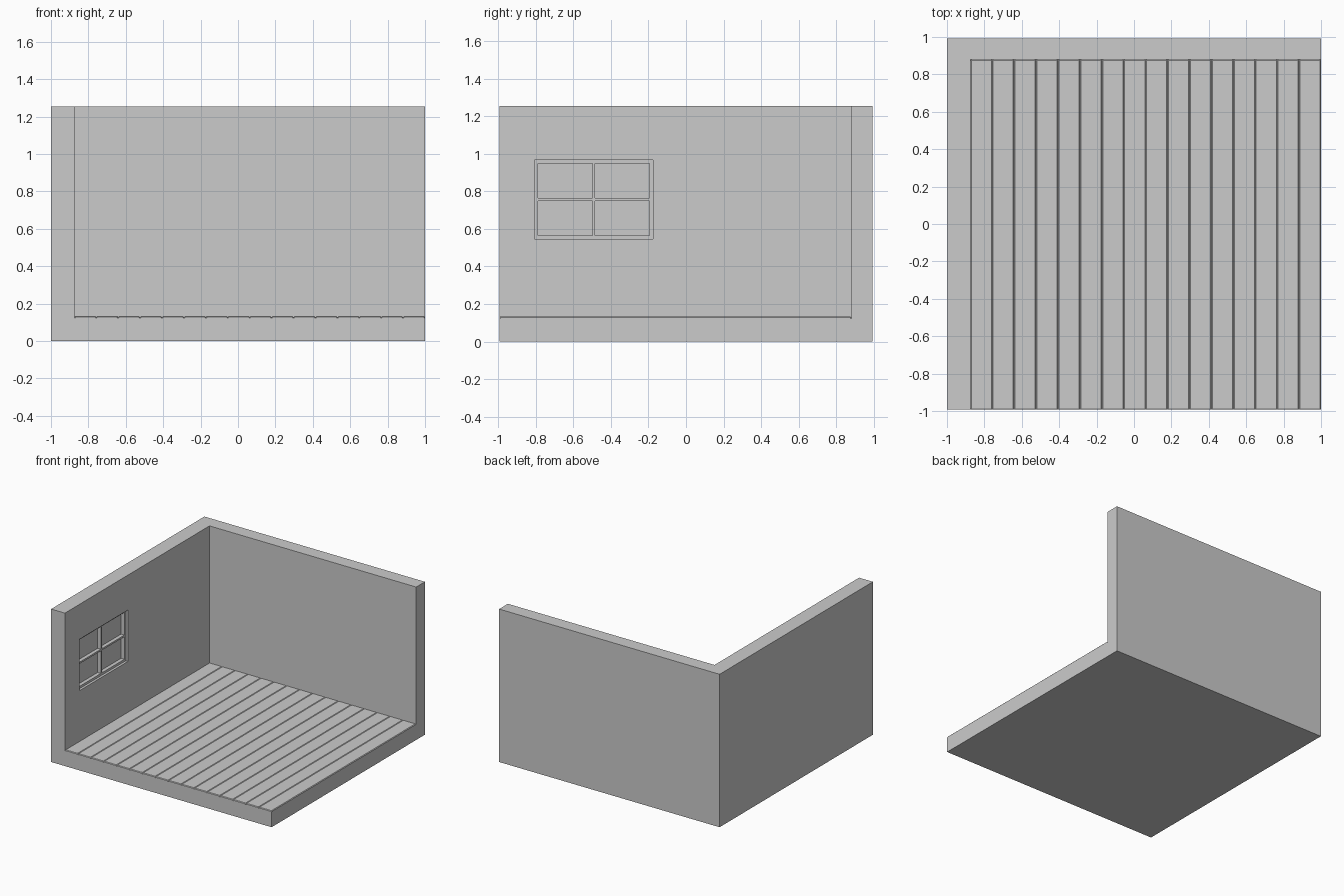
import bpy

if "Cube" in bpy.data.objects:
    bpy.data.objects.remove(bpy.data.objects["Cube"])

# Overall room extents and inner faces
X0, X1 = -1.0, 1.0
Y0, Y1 = -0.993, 0.993
TOP = 1.254
WALL_X, WALL_Y = -0.875, 0.88
SLAB, FLOOR = 0.124, 0.133


def box(name, lo, hi, bevel=0.0):
    size = [b - a for a, b in zip(lo, hi)]
    mid = [(a + b) / 2 for a, b in zip(lo, hi)]
    bpy.ops.mesh.primitive_cube_add(size=1, location=mid)
    ob = bpy.context.object
    ob.name = name
    ob.scale = size
    bpy.ops.object.transform_apply(location=False, rotation=False, scale=True)
    if bevel:
        m = ob.modifiers.new("edge", 'BEVEL')
        m.width = bevel
        m.segments = 1
    return ob


def cut(target, cutter):
    m = target.modifiers.new("cut", 'BOOLEAN')
    m.operation = 'DIFFERENCE'
    m.solver = 'EXACT'
    m.object = cutter
    bpy.context.view_layer.objects.active = target
    bpy.ops.object.modifier_apply(modifier=m.name)
    bpy.data.objects.remove(cutter)


# Room shell: slab with left and back walls, open at front, right and top
shell = box("room_shell", (X0, Y0, 0), (X1, Y1, TOP))
cut(shell, box("inside_cutter", (WALL_X, -1.5, SLAB), (1.5, WALL_Y, 2)))

# Blind window recess in the left wall
WY0, WY1, WZ0, WZ1 = -0.806, -0.175, 0.546, 0.967
BACK, FACE = WALL_X - 0.05, WALL_X - 0.02
cut(shell, box("window_cutter", (BACK, WY0, WZ0), (WALL_X + 0.1, WY1, WZ1)))

# Window frame and crossing glazing bars, set back in the recess
f, b = 0.019, 0.007
my, mz = (WY0 + WY1) / 2, (WZ0 + WZ1) / 2
for name, y0, y1, z0, z1 in (
        ("window_frame_side_a", WY0, WY0 + f, WZ0, WZ1),
        ("window_frame_side_b", WY1 - f, WY1, WZ0, WZ1),
        ("window_frame_bottom", WY0 + f, WY1 - f, WZ0, WZ0 + f),
        ("window_frame_top", WY0 + f, WY1 - f, WZ1 - f, WZ1),
        ("window_bar_upright", my - b, my + b, WZ0 + f, WZ1 - f),
        ("window_bar_across_a", WY0 + f, my - b, mz - b, mz + b),
        ("window_bar_across_b", my + b, WY1 - f, mz - b, mz + b)):
    box(name, (BACK, y0, z0), (FACE, y1, z1))

# Floor boards running front to back with bevelled edges
COUNT = 16
step = (X1 - WALL_X) / COUNT
for i in range(COUNT):
    x = WALL_X + i * step
    box(f"floor_board_{i + 1}", (x, Y0, SLAB - 0.008), (x + step, WALL_Y, FLOOR), 0.005)
